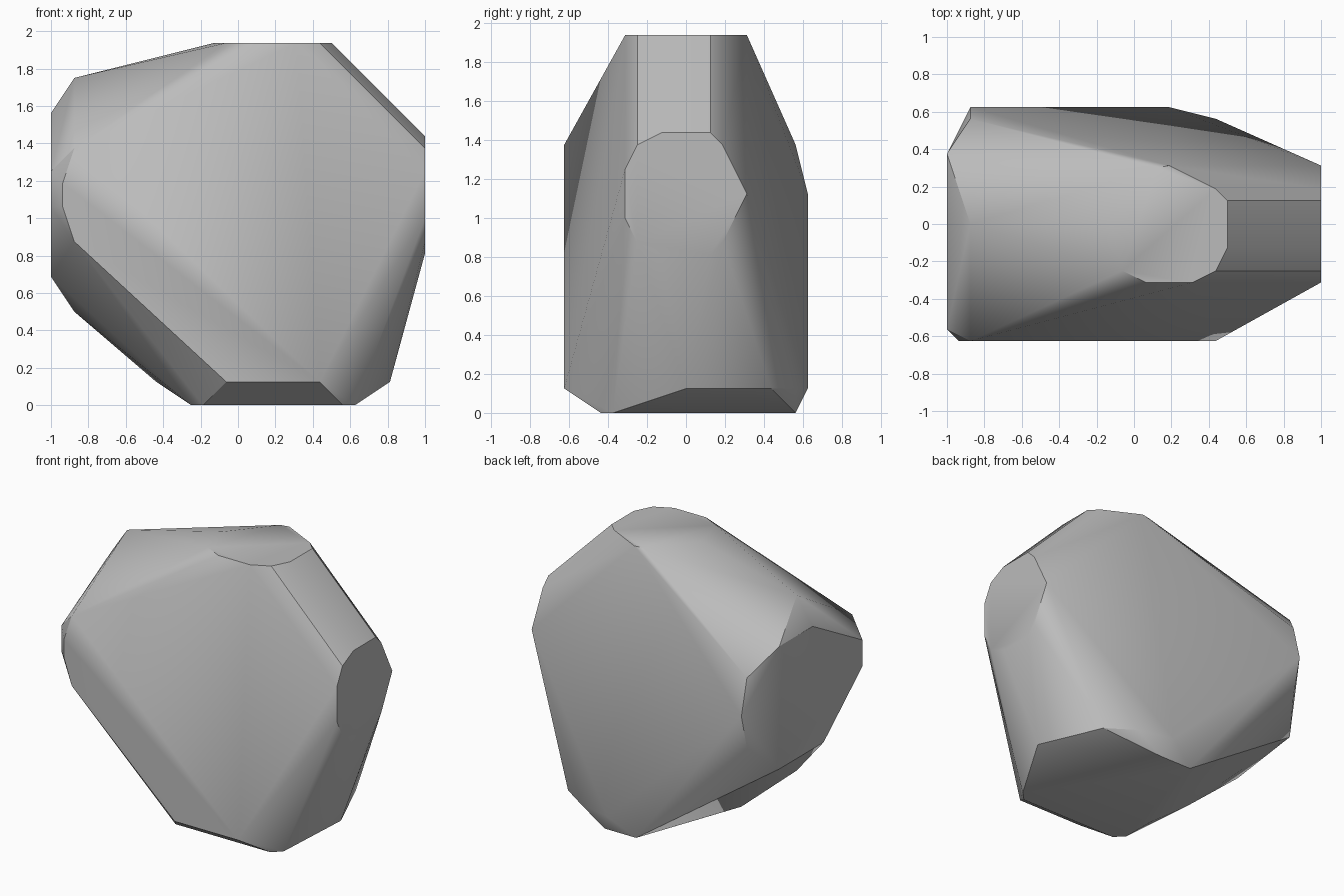
import bpy
import bmesh
import math
from mathutils import Vector

# Remove the default object
default_object = bpy.data.objects.get("Cube")
if default_object:
    bpy.data.objects.remove(default_object, do_unlink=True)

UNIT = 1 / 16  # corners of the stone sit on a sixteenth grid


def facet(axis, level, outline):
    """Corners of a flat facet lying across one axis at a given level."""
    corners = []
    for first, second in outline:
        corner = [first, second]
        corner.insert("xyz".index(axis), level)
        corners.append(Vector(corner) * UNIT)
    return corners


def flat_material(name, colour):
    material = bpy.data.materials.new(name)
    material.use_nodes = True
    material.diffuse_color = colour
    shader = next(n for n in material.node_tree.nodes if n.type == "BSDF_PRINCIPLED")
    shader.inputs["Base Color"].default_value = colour
    shader.inputs["Roughness"].default_value = 0.9
    return material


corners = []

# Top facet
corners += facet("z", 31, [(1, -5), (5, -5), (7, -4), (8, -2), (8, 2), (7, 3),
                           (3, 5), (2, 4.8), (-2, 0), (-1, -4)])

# Facet on the left end
corners += facet("x", 16, [(-4, 22), (-2, 23), (2, 23), (3, 22), (5, 18), (3, 14),
                           (2, 13), (-2, 13), (-4, 14), (-5, 16), (-5, 20)])

# Facet on the right end
corners += facet("x", -16, [(6, 25), (0, 25), (-9, 20), (-9, 17), (-2, 11), (6, 11)])

# Rounded rim behind the right end
corners += facet("x", -14, [(0, 28), (9, 22), (10, 18), (9, 14), (0, 8)])

# Front facet
corners += facet("y", -10, [(-14, 22), (-15, 19), (-15, 17), (-14, 14), (-1, 2), (7, 2)])

# Chamfer above the base
corners += facet("z", 2, [(3, 10), (7, 9), (10, 7), (13, 0), (-7, 0)])

# Base facet
corners += facet("z", 0, [(4, 9), (0, 9), (-4, -2), (-4, -6), (-3, -7), (9, -7), (10, -6)])

# Wrap the facets in one closed skin
bm = bmesh.new()
for corner in corners:
    bm.verts.new(corner)
hull = bmesh.ops.convex_hull(bm, input=bm.verts[:])
unused = {g for g in hull["geom_interior"] + hull["geom_unused"]
          if isinstance(g, bmesh.types.BMVert)}
bmesh.ops.delete(bm, geom=list(unused), context="VERTS")
bmesh.ops.dissolve_limit(bm, angle_limit=math.radians(0.5), verts=bm.verts[:], edges=bm.edges[:])
bmesh.ops.recalc_face_normals(bm, faces=bm.faces[:])

mesh = bpy.data.meshes.new("boulder")
bm.to_mesh(mesh)
bm.free()
mesh.materials.append(flat_material("stone grey", (0.5, 0.5, 0.5, 1)))

boulder = bpy.data.objects.new("boulder", mesh)
bpy.context.collection.objects.link(boulder)

# Soft shading with crisp facet borders
bpy.ops.object.select_all(action="DESELECT")
boulder.select_set(True)
bpy.context.view_layer.objects.active = boulder
bpy.ops.object.shade_smooth_by_angle(angle=math.radians(30))
